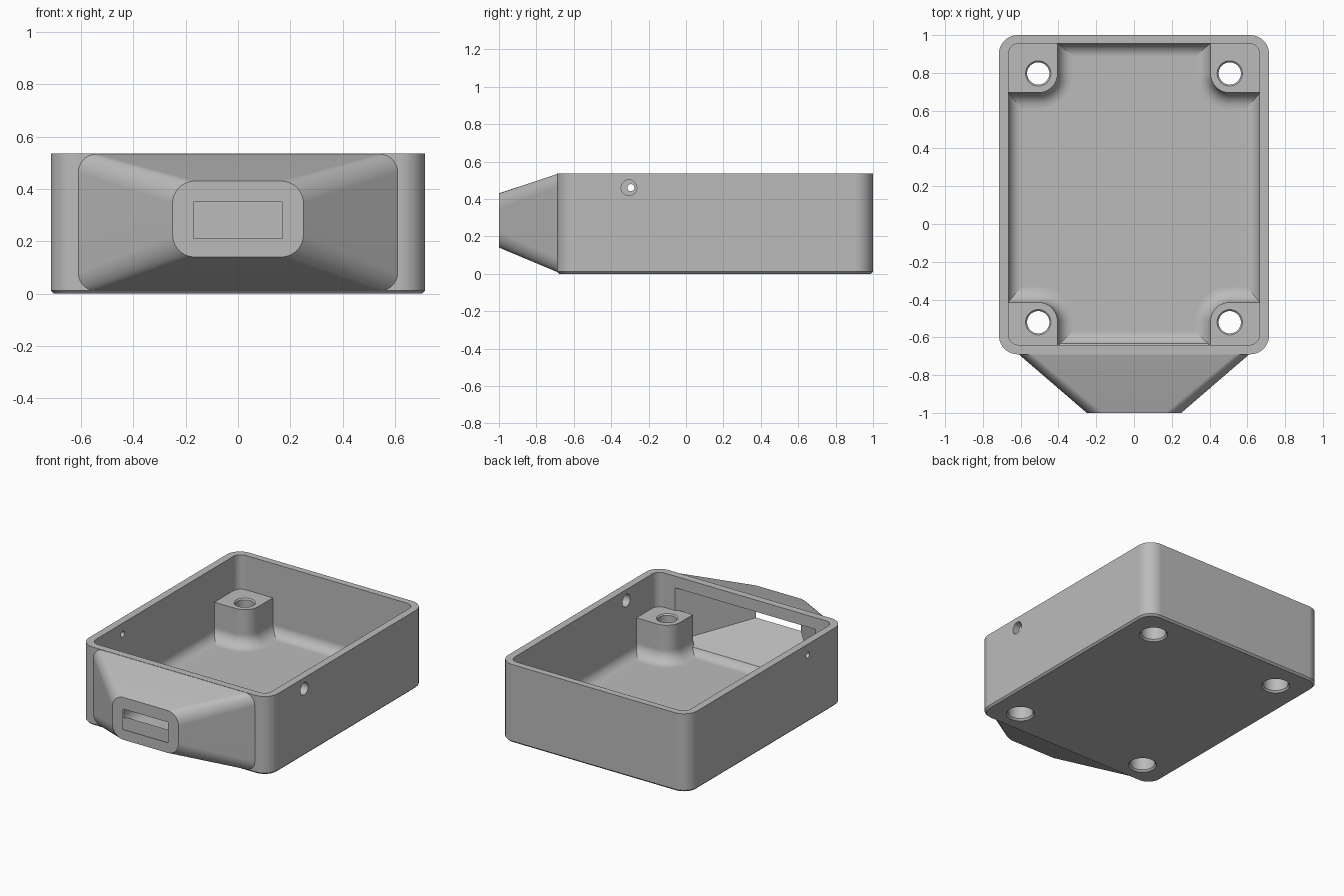
import bpy
import bmesh
from math import cos, sin, pi, sqrt

cube = bpy.data.objects.get("Cube")
if cube:
    bpy.data.objects.remove(cube, do_unlink=True)

grey = bpy.data.materials.new("plain grey")
grey.use_nodes = True
grey.diffuse_color = (0.5, 0.5, 0.5, 1)
grey.node_tree.nodes["Principled BSDF"].inputs["Base Color"].default_value = (0.5, 0.5, 0.5, 1)

FLOOR, TOP, POST_TOP = 0.05, 0.535, 0.30


def rounded_rect(x0, x1, y0, y1, radii, steps=10):
    """Outline with one radius per corner, starting at (x1, y1), anticlockwise."""
    pts = []
    corners = [(x1, y1, -1, -1), (x0, y1, 1, -1), (x0, y0, 1, 1), (x1, y0, -1, 1)]
    for i, ((x, y, sx, sy), r) in enumerate(zip(corners, radii)):
        for k in range(steps + 1 if r else 1):
            a = (i + k / steps) * pi / 2
            pts.append((x + sx * r + r * cos(a), y + sy * r + r * sin(a)) if r else (x, y))
    return pts


def circle(cx, cy, r, n=40):
    return [(cx + r * cos(2 * pi * k / n), cy + r * sin(2 * pi * k / n)) for k in range(n)]


def loft(name, layers, axis="z"):
    """Closed solid through (height, outline) layers along an axis."""
    place = {"z": lambda u, v, h: (u, v, h),
             "y": lambda u, v, h: (u, h, v),
             "x": lambda u, v, h: (h, u, v)}[axis]
    bm = bmesh.new()
    rings = [[bm.verts.new(place(u, v, h)) for u, v in outline] for h, outline in layers]
    for a, b in zip(rings, rings[1:]):
        for i in range(len(a)):
            j = (i + 1) % len(a)
            bm.faces.new((a[i], a[j], b[j], b[i]))
    bm.faces.new(rings[0])
    bm.faces.new(rings[-1])
    bmesh.ops.recalc_face_normals(bm, faces=bm.faces)
    mesh = bpy.data.meshes.new(name)
    bm.to_mesh(mesh)
    bm.free()
    mesh.materials.append(grey)
    ob = bpy.data.objects.new(name, mesh)
    bpy.context.collection.objects.link(ob)
    return ob


def finish(ob, cutters):
    """Cut the part, then shade it smooth with sharp edges kept."""
    bpy.ops.object.select_all(action="DESELECT")
    bpy.context.view_layer.objects.active = ob
    ob.select_set(True)
    for c in cutters:
        mod = ob.modifiers.new("cut", "BOOLEAN")
        mod.operation, mod.solver, mod.object = "DIFFERENCE", "EXACT", c
        bpy.ops.object.modifier_apply(modifier=mod.name)
    bpy.ops.object.shade_smooth_by_angle(angle=pi / 6)
    mod = ob.modifiers.new("even_normals", "WEIGHTED_NORMAL")
    mod.keep_sharp = True


def fillet(r, steps=8):
    """(rise, spread) pairs of a concave quarter round, from the floor up."""
    for k in range(steps + 1):
        a = pi / 2 * k / steps
        yield r * (1 - cos(a)), r * (1 - sin(a))


# Case: outer shell with a small bottom chamfer
def shell(d):
    return rounded_rect(-0.715 + d, 0.715 - d, -0.69 + d, 1 - d, [0.1 - d] * 4)


case = loft("case", [(0, shell(0.012)), (0.012, shell(0)), (TOP, shell(0))])


# Inner space with rounded floor edges
def inner(d):
    return rounded_rect(-0.665 + d, 0.665 - d, -0.64 + d, 0.955 - d, [0.055] * 4)


room = loft("room_cutter", [(FLOOR + h, inner(d)) for h, d in fillet(0.07)] + [(0.6, inner(0))])


# Nozzle: tapering snout on the front wall
def section(hw, z0, z1, r):
    return rounded_rect(-hw, hw, z0, z1, [r] * 4)


back = section(0.61, 0.01, 0.533, 0.07)
nozzle = loft("nozzle", [(-0.66, back), (-0.69, back),
                         (-1, section(0.25, 0.14, 0.43, 0.085))], "y")
window, slot = section(0.53, 0.09, 0.455, 0), section(0.17, 0.21, 0.35, 0)
duct = loft("duct_cutter", [(-0.6, window), (-0.64, window), (-1, slot), (-1.03, slot)], "y")

# Side holes, a wide one on the left and a narrow one on the right
wide_hole = loft("wide_hole_cutter", [(0.6, circle(-0.305, 0.46, 0.042)),
                                      (0.75, circle(-0.305, 0.46, 0.042))], "x")
narrow_hole = loft("narrow_hole_cutter", [(-0.75, circle(-0.295, 0.46, 0.019)),
                                          (-0.6, circle(-0.295, 0.46, 0.019))], "x")

# Screw posts with flared feet and stepped screw holes
bore = [(-0.02, 0.09), (0, 0.09), (0.012, 0.08), (0.2, 0.08), (0.2, 0.059),
        (POST_TOP - 0.008, 0.059), (POST_TOP, 0.067), (POST_TOP + 0.02, 0.067)]
screw_holes = []
for end, hole_y, edge_y, wall_y in (("back", 0.797, 0.695, 0.965), ("front", -0.52, -0.415, -0.655)):
    for side, s in (("left", 1), ("right", -1)):
        out = 1 if wall_y > edge_y else -1

        def footprint(d):
            pts = rounded_rect(0.405 - d, 0.68, out * edge_y - d, out * wall_y,
                               [0, 0, 0.1 + d, 0])
            return [(s * x, out * y) for x, y in pts]

        feet = [(FLOOR + h, footprint(d)) for h, d in fillet(0.08)]
        post = loft(f"{end}_{side}_post",
                    [(FLOOR - 0.02, footprint(0.08))] + feet + [(POST_TOP, footprint(0))])
        hole = loft(f"{end}_{side}_hole_cutter",
                    [(z, circle(s * 0.507, hole_y, r)) for z, r in bore])
        finish(post, [hole])
        screw_holes.append(hole)

finish(nozzle, [duct])
finish(case, [room, duct, wide_hole, narrow_hole] + screw_holes)

for cutter in [room, duct, wide_hole, narrow_hole] + screw_holes:
    bpy.data.objects.remove(cutter, do_unlink=True)
